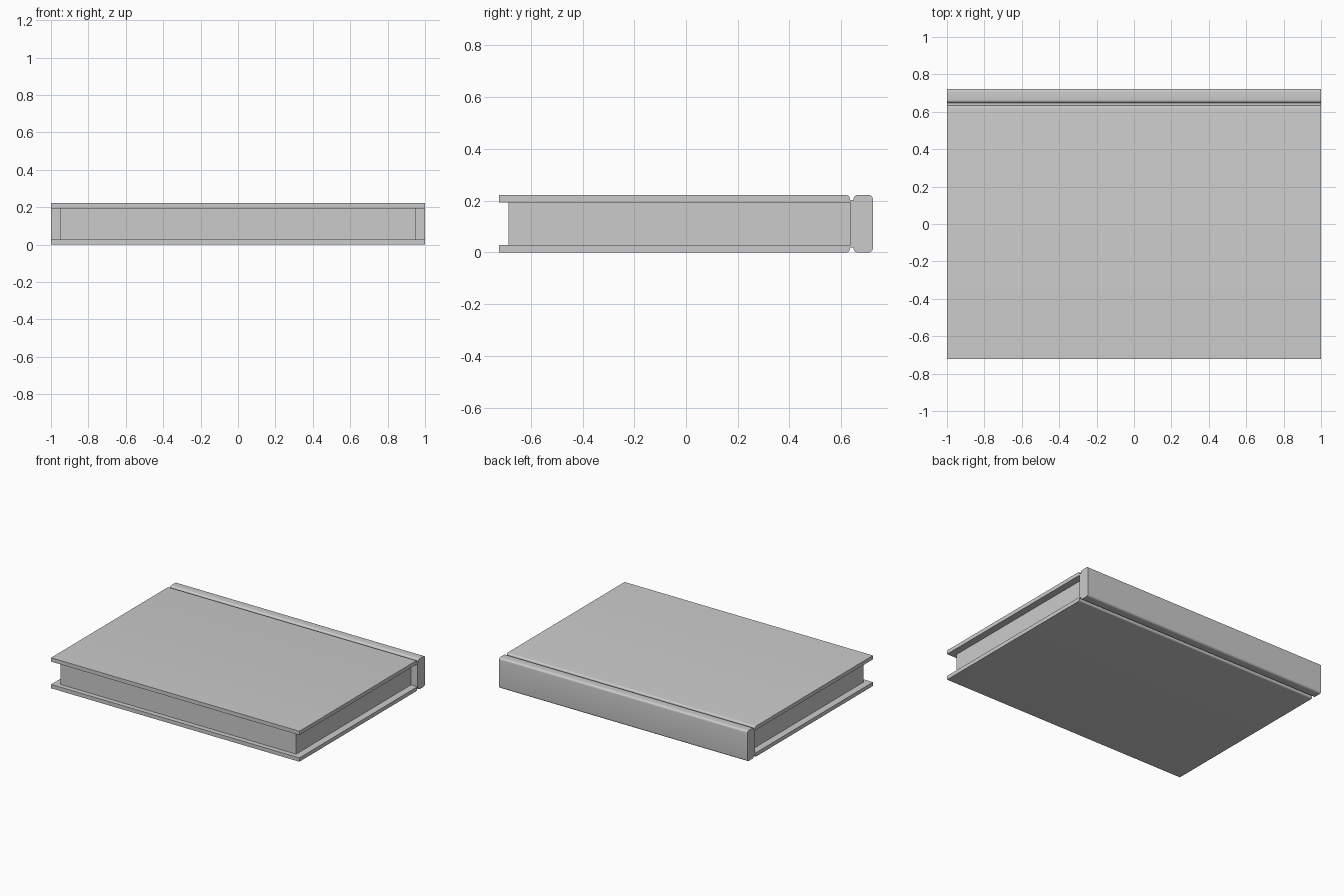
import bpy, bmesh
from math import cos, sin, radians

if "Cube" in bpy.data.objects:
    bpy.data.objects.remove(bpy.data.objects["Cube"])

HALF = 0.111      # half the book thickness
INNER = 0.083     # half the page block thickness
EDGE = 0.722      # half the book depth


def arc(cy, cz, r, a0, a1, n=6):
    return [(cy + r * cos(radians(a0 + (a1 - a0) * i / n)),
             cz + r * sin(radians(a0 + (a1 - a0) * i / n))) for i in range(n + 1)]


def extrude_x(name, profile, half_width):
    bm = bmesh.new()
    face = bm.faces.new([bm.verts.new((-half_width, y, z + HALF)) for y, z in profile])
    out = bmesh.ops.extrude_face_region(bm, geom=[face], use_keep_orig=True)
    verts = [g for g in out["geom"] if isinstance(g, bmesh.types.BMVert)]
    bmesh.ops.translate(bm, verts=verts, vec=(2 * half_width, 0, 0))
    bmesh.ops.recalc_face_normals(bm, faces=bm.faces)
    mesh = bpy.data.meshes.new(name)
    bm.to_mesh(mesh)
    bm.free()
    obj = bpy.data.objects.new(name, mesh)
    bpy.context.collection.objects.link(obj)
    bpy.ops.object.select_all(action='DESELECT')
    obj.select_set(True)
    bpy.context.view_layer.objects.active = obj
    bpy.ops.object.shade_smooth_by_angle(angle=radians(30))
    return obj


# Cover: upper board, hinge groove and rounded spine, mirrored for the lower half
r_board, r_spine = 0.012, 0.015
upper = [(-EDGE, INNER), (-EDGE, HALF)]
upper += arc(0.633 - r_board, HALF - r_board, r_board, 90, 0)
upper += [(0.633, 0.091), (0.648, 0.091)]
upper += arc(0.648 + r_spine, HALF - r_spine, r_spine, 180, 90)
upper += arc(EDGE - r_spine, HALF - r_spine, r_spine, 90, 0)
lower = [(y, -z) for y, z in reversed(upper)]
inside = [(0.635, -INNER), (0.635, INNER)]
extrude_x("cover", upper + lower + inside, 1.0)

# Page block set back from the cover edges
extrude_x("pages", [(-0.686, -INNER), (0.635, -INNER), (0.635, INNER), (-0.686, INNER)], 0.949)
